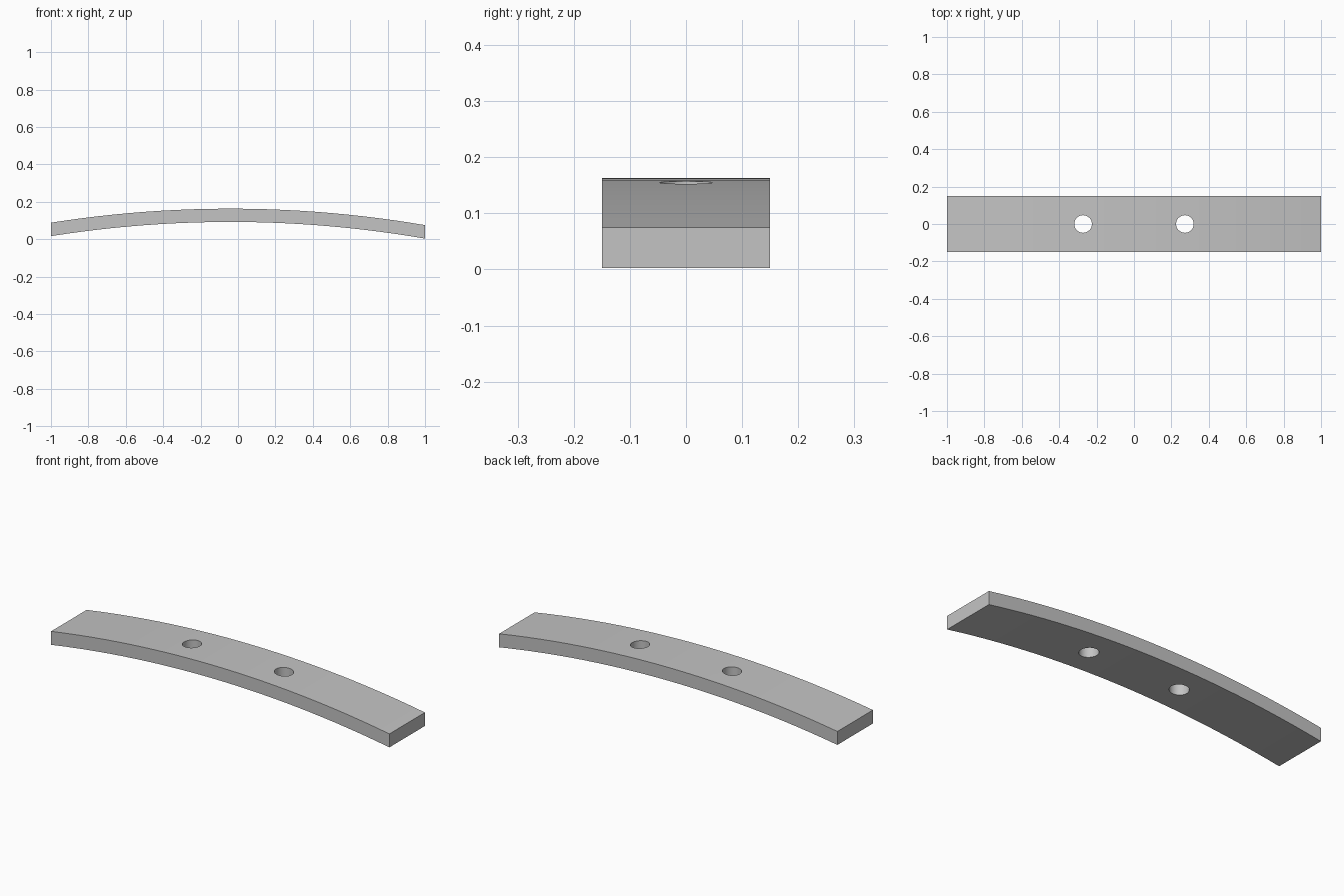
import bpy, bmesh, math

cube = bpy.data.objects.get("Cube")
if cube:
    bpy.data.objects.remove(cube, do_unlink=True)

HALF_LENGTH, HALF_WIDTH = 1.0, 0.15
TOP, THICKNESS, RADIUS, CREST_X = 0.163, 0.071, 6.19, -0.04
HOLE_X, HOLE_RADIUS = 0.272, 0.047
SEGMENTS = 24

grey = bpy.data.materials.new("plain grey")
grey.use_nodes = True
colour = (0.55, 0.55, 0.55, 1)
grey.diffuse_color = colour
grey.node_tree.nodes["Principled BSDF"].inputs["Base Color"].default_value = colour


def arc_z(x, radius):
    return TOP - RADIUS + math.sqrt(radius ** 2 - (x - CREST_X) ** 2)


# Arched bar: side profile between two concentric arcs, extruded across the width
xs = [HALF_LENGTH * (2 * i / SEGMENTS - 1) for i in range(SEGMENTS + 1)]
profile = [(x, arc_z(x, RADIUS - THICKNESS)) for x in xs]
profile += [(x, arc_z(x, RADIUS)) for x in reversed(xs)]
bm = bmesh.new()
side = bm.faces.new([bm.verts.new((x, -HALF_WIDTH, z)) for x, z in profile])
moved = bmesh.ops.extrude_face_region(bm, geom=[side])["geom"]
bmesh.ops.translate(bm, vec=(0, 2 * HALF_WIDTH, 0),
                    verts=[v for v in moved if isinstance(v, bmesh.types.BMVert)])
bmesh.ops.recalc_face_normals(bm, faces=bm.faces)
mesh = bpy.data.meshes.new("curved_bar")
bm.to_mesh(mesh)
bm.free()
mesh.materials.append(grey)
bar = bpy.data.objects.new("curved_bar", mesh)
bpy.context.collection.objects.link(bar)

# Two upright bolt holes
for sign in (-1, 1):
    bpy.ops.mesh.primitive_cylinder_add(vertices=48, radius=HOLE_RADIUS, depth=0.5,
                                        location=(sign * HOLE_X, 0, 0.1))
    cutter = bpy.context.object
    cutter.name = "hole_cutter"
    cutter.hide_render = True
    cutter.data.materials.append(grey)
    cut = bar.modifiers.new("bolt_hole", 'BOOLEAN')
    cut.operation = 'DIFFERENCE'
    cut.solver = 'EXACT'
    cut.object = cutter
    bpy.ops.object.select_all(action='DESELECT')
    bar.select_set(True)
    bpy.context.view_layer.objects.active = bar
    bpy.ops.object.modifier_apply(modifier=cut.name)
    bpy.data.objects.remove(cutter, do_unlink=True)

bpy.ops.object.shade_smooth_by_angle(angle=math.radians(30))
